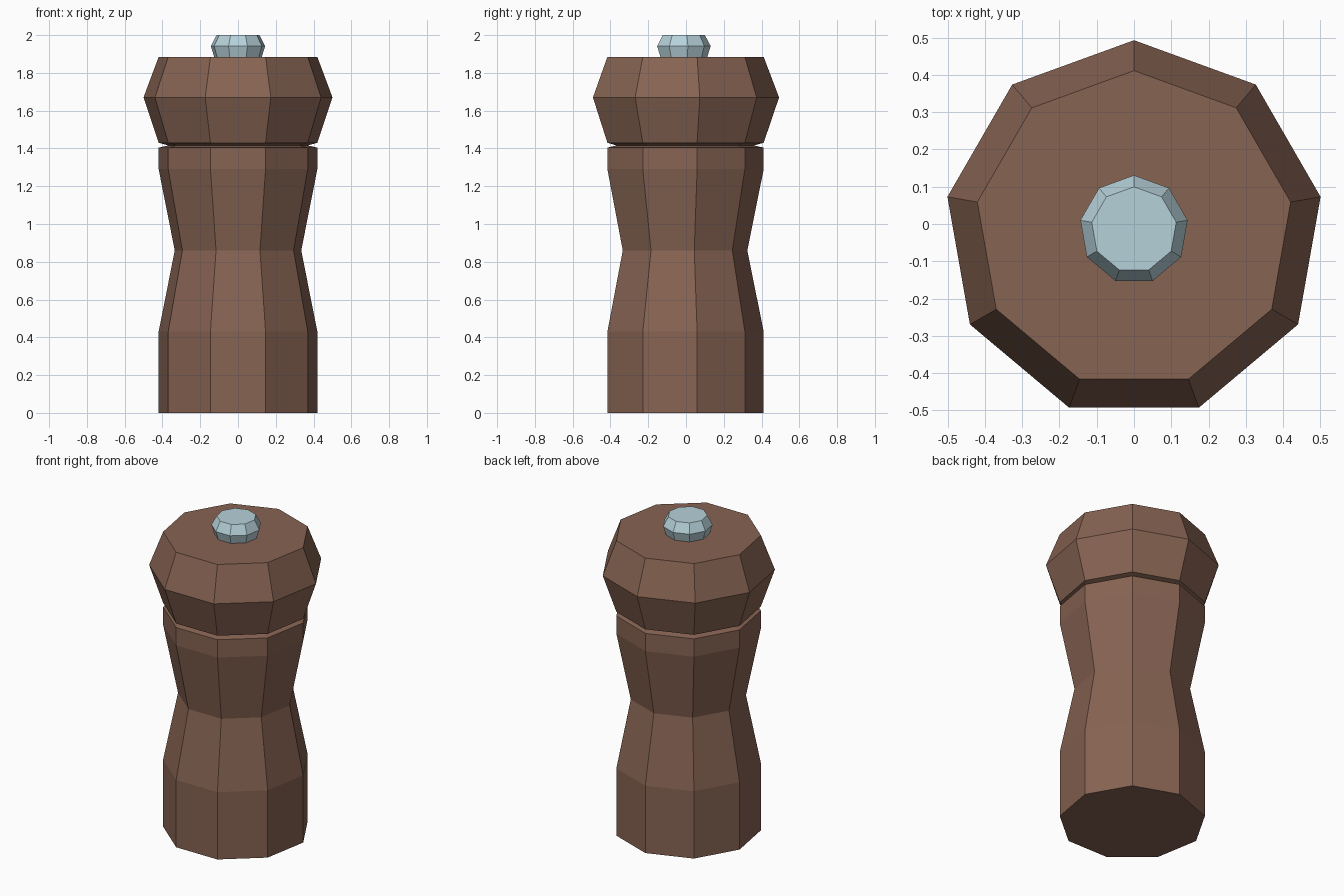
import bpy, bmesh
from math import pi, cos, sin

if "Cube" in bpy.data.objects:
    bpy.data.objects.remove(bpy.data.objects["Cube"])

SIDES = 9
CENTRE_Y = -0.0153  # nine-sided rings are off-centre so the bounds are centred


def material(name, rgb):
    m = bpy.data.materials.new(name)
    m.diffuse_color = (*rgb, 1)
    m.use_nodes = True
    m.node_tree.nodes["Principled BSDF"].inputs["Base Color"].default_value = m.diffuse_color
    return m


def turned(name, profile, mat, cap_bottom=False, cap_top=False):
    """Turn a (radius, height) profile around the vertical axis."""
    bm = bmesh.new()
    rings = []
    for r, z in profile:
        angles = [pi / 2 + 2 * pi * i / SIDES for i in range(SIDES)]
        rings.append([bm.verts.new((r * cos(a), r * sin(a) + CENTRE_Y, z)) for a in angles])
    for low, high in zip(rings, rings[1:]):
        for i in range(SIDES):
            j = (i + 1) % SIDES
            bm.faces.new((low[i], low[j], high[j], high[i]))
    if cap_bottom:
        bm.faces.new(rings[0][::-1])
    if cap_top:
        bm.faces.new(rings[-1])
    mesh = bpy.data.meshes.new(name)
    bm.to_mesh(mesh)
    bm.free()
    mesh.materials.append(mat)
    obj = bpy.data.objects.new(name, mesh)
    bpy.context.collection.objects.link(obj)
    return obj


wood = material("wood", (0.24, 0.125, 0.085))
metal = material("metal", (0.47, 0.64, 0.70))

# Waisted body, ending in the groove under the head
turned("body", [(0.4265, 0), (0.4265, 0.43), (0.34, 0.86), (0.4265, 1.29),
                (0.4265, 1.404), (0.375, 1.416)], wood, cap_bottom=True)

# Flared head, starting in the groove
turned("head", [(0.375, 1.416), (0.4265, 1.43), (0.508, 1.67), (0.4265, 1.885)],
       wood, cap_top=True)

# Metal knob on top
turned("knob", [(0.128, 1.885), (0.146, 1.942), (0.115, 2.0)], metal, cap_top=True)
